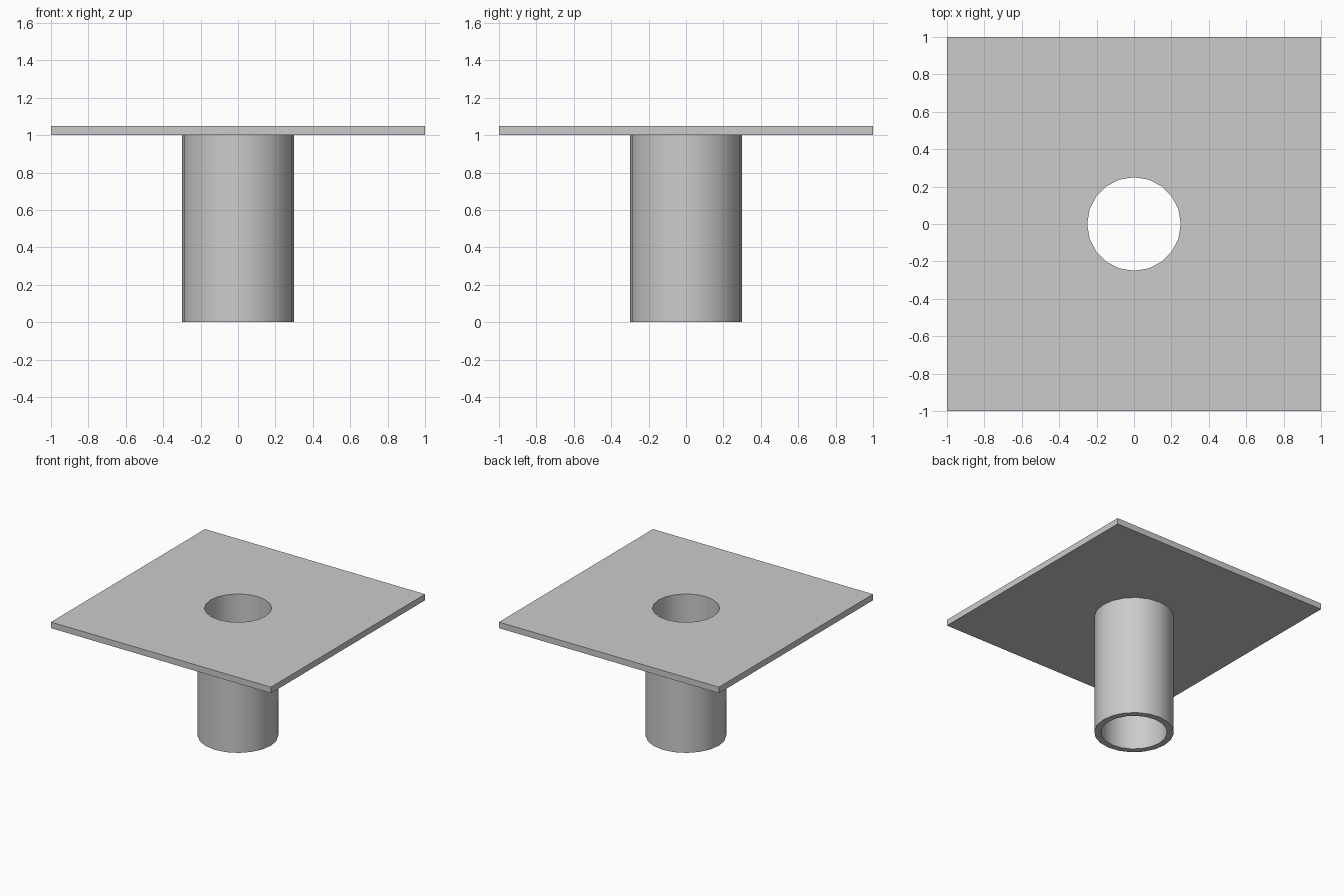
import bpy
import bmesh
import math

if "Cube" in bpy.data.objects:
    bpy.data.objects.remove(bpy.data.objects["Cube"])

SIDES = 20
BORE, TUBE, HALF = 0.25, 0.30, 1.0
TUBE_TOP, PLATE_TOP = 1.0, 1.05

grey = bpy.data.materials.new("plain grey")
grey.use_nodes = True
colour = (0.6, 0.6, 0.6, 1)
grey.diffuse_color = colour
grey.node_tree.nodes["Principled BSDF"].inputs["Base Color"].default_value = colour


def round_ring(radius):
    steps = [2 * math.pi * i / SIDES for i in range(SIDES)]
    return [(radius * math.cos(a), radius * math.sin(a)) for a in steps]


def square_ring(half):
    # Points on a square, one per bore side, with its corners added
    return [(-half, -half), (half, -half), (half, half), (-half, half)]


def hollow_part(name, outer, inner, bottom, top):
    """Extrude the area between two outlines."""
    bm = bmesh.new()
    edges = []
    for ring in (outer, inner):
        verts = [bm.verts.new((x, y, bottom)) for x, y in ring]
        edges += [bm.edges.new((v, verts[i - 1])) for i, v in enumerate(verts)]
    bmesh.ops.triangle_fill(bm, edges=edges, use_beauty=True)
    result = bmesh.ops.extrude_face_region(bm, geom=bm.faces[:], use_keep_orig=True)
    raised = [g for g in result["geom"] if isinstance(g, bmesh.types.BMVert)]
    bmesh.ops.translate(bm, vec=(0, 0, top - bottom), verts=raised)
    bmesh.ops.recalc_face_normals(bm, faces=bm.faces[:])
    mesh = bpy.data.meshes.new(name)
    bm.to_mesh(mesh)
    bm.free()
    mesh.materials.append(grey)
    obj = bpy.data.objects.new(name, mesh)
    bpy.context.collection.objects.link(obj)
    bpy.ops.object.select_all(action="DESELECT")
    obj.select_set(True)
    bpy.context.view_layer.objects.active = obj
    bpy.ops.object.shade_smooth_by_angle(angle=math.radians(30))
    return obj


# Open tube and the square plate it carries
hollow_part("tube", round_ring(TUBE), round_ring(BORE), 0, TUBE_TOP)
hollow_part("top_plate", square_ring(HALF), round_ring(BORE), TUBE_TOP, PLATE_TOP)
